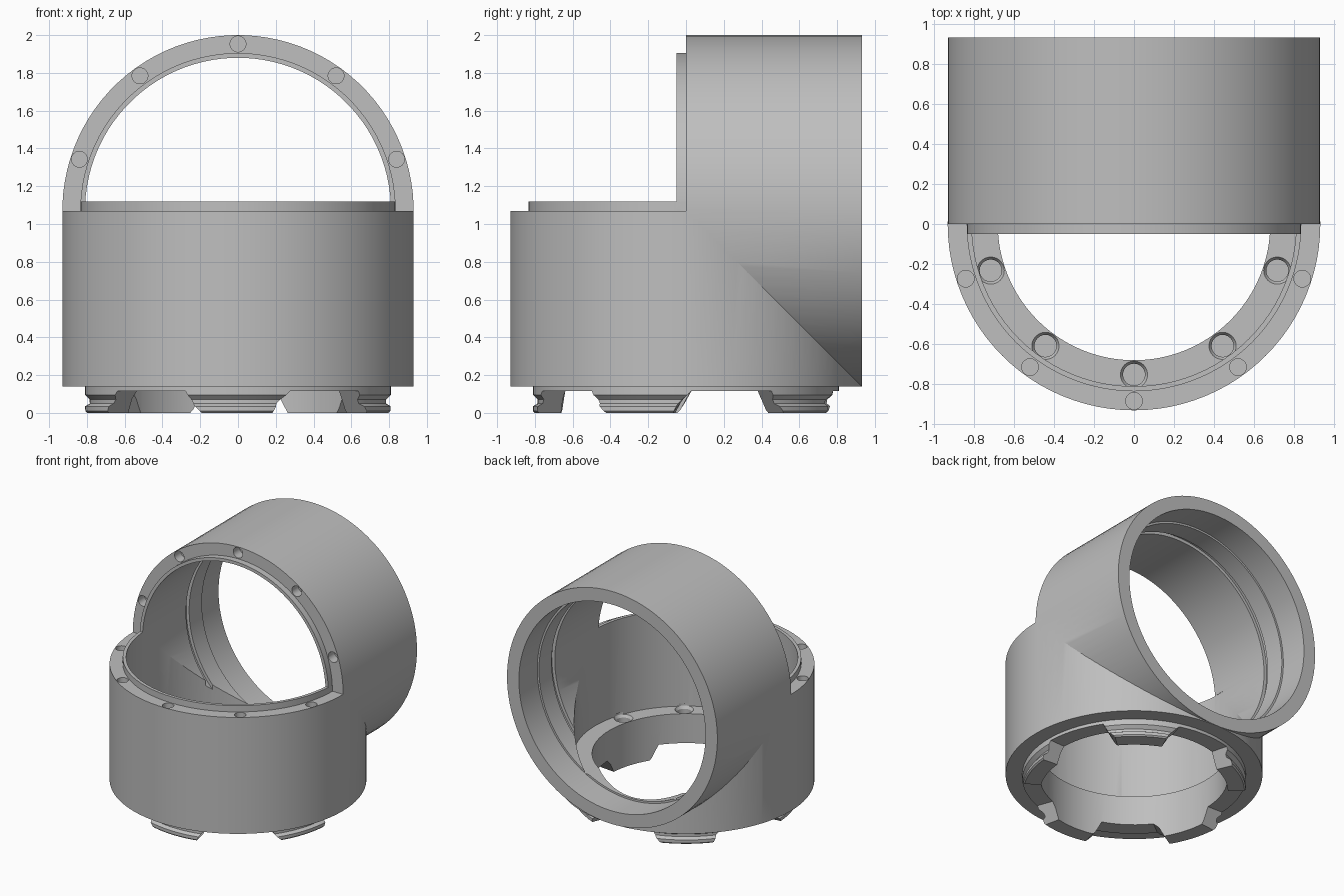
import bpy, bmesh, math
from mathutils import Matrix, Vector

if "Cube" in bpy.data.objects:
    bpy.data.objects.remove(bpy.data.objects["Cube"])

SEG = 96
R, MID = 0.93, 1.07          # outer radius, height of the horizontal axis

grey = bpy.data.materials.new("plain_grey")
grey.diffuse_color = (0.52, 0.52, 0.52, 1)
grey.use_nodes = True
grey.node_tree.nodes["Principled BSDF"].inputs["Base Color"].default_value = grey.diffuse_color

# Frame that lays a lathe (axis z) along +y at the height of the side pipe
LAY = Matrix(((1, 0, 0, 0), (0, 0, 1, 0), (0, 1, 0, MID), (0, 0, 0, 1)))


def lathe(bm, profile, matrix=Matrix(), seg=SEG, phase=0.0):
    """Closed solid of revolution from (radius, height) points."""
    rings = []
    for r, h in profile:
        ring = []
        for i in range(seg):
            a = 2 * math.pi * (i + phase) / seg
            ring.append(bm.verts.new(matrix @ Vector((r * math.cos(a), r * math.sin(a), h))))
        rings.append(ring)
    for lo, hi in zip(rings, rings[1:]):
        for i in range(seg):
            j = (i + 1) % seg
            bm.faces.new((lo[i], lo[j], hi[j], hi[i]))
    bm.faces.new(rings[0])
    bm.faces.new(rings[-1])


def make(name, bm):
    bmesh.ops.recalc_face_normals(bm, faces=bm.faces[:])
    me = bpy.data.meshes.new(name)
    bm.to_mesh(me)
    bm.free()
    me.materials.append(grey)
    ob = bpy.data.objects.new(name, me)
    bpy.context.collection.objects.link(ob)
    return ob


def solid(name, profile, matrix=Matrix(), phase=0.0):
    bm = bmesh.new()
    lathe(bm, profile, matrix, SEG, phase)
    return make(name, bm)


def combine(target, other, operation):
    other.hide_render = True
    bpy.context.view_layer.objects.active = target
    mod = target.modifiers.new(operation.lower(), 'BOOLEAN')
    mod.operation, mod.solver, mod.object = operation, 'EXACT', other
    bpy.ops.object.modifier_apply(modifier=mod.name)
    bpy.data.objects.remove(other, do_unlink=True)


# Upright pipe with grooved foot ring and top lip
body = solid("pipe_elbow", [
    (0.80, 0), (0.81, 0.01), (0.81, 0.035), (0.785, 0.05), (0.785, 0.07),
    (0.81, 0.095), (0.81, 0.14), (R, 0.14), (R, MID), (0.835, MID), (0.835, 1.12)])

# Side pipe with front lip
combine(body, solid("side_pipe", [(0.835, -0.05), (0.835, 0), (R, 0), (R, 0.932)],
                    LAY, 0.5), 'UNION')

# Bores: stepped upright bore, side bore with a groove and a wider socket
combine(body, solid("upright_bore", [(0.68, -0.1), (0.68, 0.35), (0.81, 0.35), (0.81, 1.121)]),
        'DIFFERENCE')
combine(body, solid("side_bore", [
    (0.81, -0.051), (0.81, 0.50), (0.835, 0.50), (0.835, 0.54),
    (0.81, 0.54), (0.81, 0.70), (0.825, 0.70), (0.825, 1.0)], LAY, 0.5), 'DIFFERENCE')

# Notches that leave five tapered tabs on the foot
bm = bmesh.new()
for k in range(5):
    rot = Matrix.Rotation(math.radians(-54 + 72 * k), 4, 'Z')
    sections = []
    for r in (0.5, 1.0):
        pts = []
        for z, half in ((-0.02, 23.6), (0.115, 16.0)):
            w = r * math.tan(math.radians(half))
            pts += [(r, -w, z), (r, w, z)] if z < 0 else [(r, w, z), (r, -w, z)]
        sections.append([bm.verts.new(rot @ Vector(p)) for p in pts])
    a, b = sections
    bm.faces.new(a)
    bm.faces.new(b)
    for i in range(4):
        j = (i + 1) % 4
        bm.faces.new((a[i], a[j], b[j], b[i]))
combine(body, make("tab_notches", bm), 'DIFFERENCE')

# Round pockets in both rims and in the inner ledge
bm = bmesh.new()
for k in range(-2, 3):
    a = math.radians(-90 + 36 * k)
    c, s = math.cos(a), math.sin(a)
    lathe(bm, [(0.042, MID - 0.08), (0.042, MID + 0.02)],
          Matrix.Translation((0.883 * c, 0.883 * s, 0)), 24)
    lathe(bm, [(0.042, -0.02), (0.042, 0.08)],
          LAY @ Matrix.Translation((0.883 * c, -0.883 * s, 0)), 24)
    lathe(bm, [(0.055, 0.25), (0.055, 0.33), (0.068, 0.35), (0.068, 0.37)],
          Matrix.Translation((0.752 * c, 0.752 * s, 0)), 24)
combine(body, make("pockets", bm), 'DIFFERENCE')

# Smooth round walls, sharp edges
bpy.ops.object.select_all(action='DESELECT')
body.select_set(True)
bpy.context.view_layer.objects.active = body
bpy.ops.object.shade_smooth_by_angle(angle=math.radians(25))
